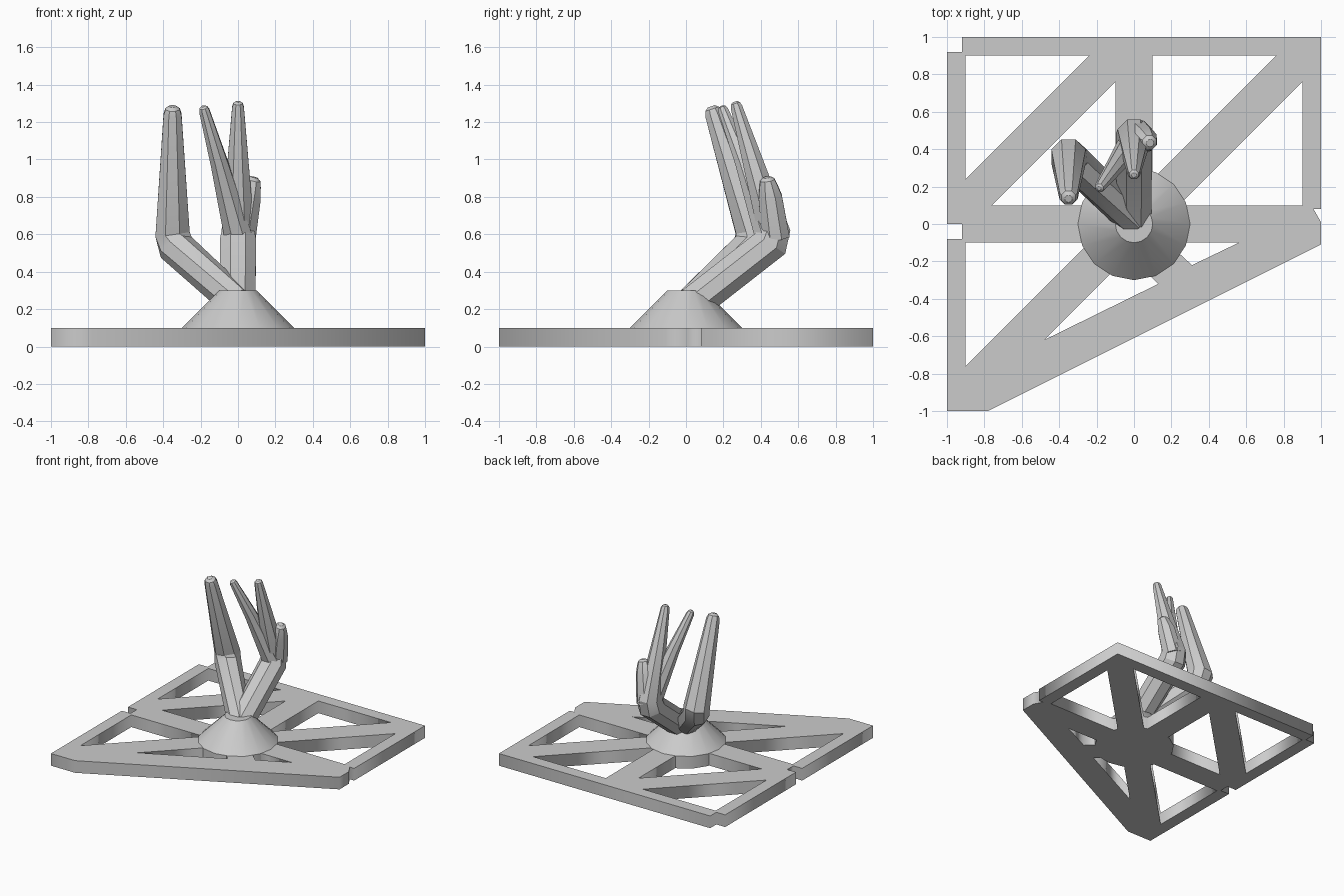
import bpy, bmesh, math
from mathutils import Vector

cube = bpy.data.objects.get("Cube")
if cube:
    bpy.data.objects.remove(cube, do_unlink=True)

grey = bpy.data.materials.new("light_grey")
grey.use_nodes = True
colour = (0.6, 0.6, 0.6, 1)
grey.diffuse_color = colour
grey.node_tree.nodes["Principled BSDF"].inputs["Base Color"].default_value = colour


def finish(obj, smooth=True):
    obj.data.materials.append(grey)
    bpy.ops.object.select_all(action="DESELECT")
    obj.select_set(True)
    bpy.context.view_layer.objects.active = obj
    if smooth:
        bpy.ops.object.shade_smooth_by_angle(angle=math.radians(30))


def mesh_object(name, bm):
    bmesh.ops.recalc_face_normals(bm, faces=bm.faces)
    mesh = bpy.data.meshes.new(name)
    bm.to_mesh(mesh)
    bm.free()
    obj = bpy.data.objects.new(name, mesh)
    bpy.context.collection.objects.link(obj)
    finish(obj)


def loft(bm, rings):
    """Bridge vertex rings and close both ends."""
    for a, b in zip(rings, rings[1:]):
        n = len(a)
        for i in range(n):
            j = (i + 1) % n
            bm.faces.new((a[i], a[j], b[j], b[i]))
    bm.faces.new(rings[0][::-1])
    bm.faces.new(rings[-1])


def limb(name, path, sides=8):
    """Faceted tapering limb through (x, y, z, radius) points, with a rounded tip."""
    pts = [Vector(p[:3]) for p in path]
    radii = [p[3] for p in path]
    end = (pts[-1] - pts[-2]).normalized()
    tip, r = pts[-1], radii[-1]
    for along, scale in ((0.6, 0.8), (0.9, 0.4)):
        pts.append(tip + end * r * along)
        radii.append(r * scale)
    bm = bmesh.new()
    rings = []
    for i, (p, r) in enumerate(zip(pts, radii)):
        before = (p - pts[i - 1]).normalized() if i else Vector()
        after = (pts[i + 1] - p).normalized() if i + 1 < len(pts) else Vector()
        t = (before + after).normalized()
        u = Vector((1, 0, 0))
        u = (u - t * u.dot(t)).normalized()
        v = t.cross(u)
        angles = [(k + 0.5) * math.tau / sides for k in range(sides)]
        rings.append([bm.verts.new(p + r * (u * math.cos(a) + v * math.sin(a)))
                      for a in angles])
    loft(bm, rings)
    mesh_object(name, bm)


# Base plate: notched outline with triangular openings
outline = [(-1, -1), (-0.78, -1), (1, -0.11), (1, 0.01), (0.96, 0.08), (1, 0.08),
           (1, 1), (-0.92, 1), (-0.92, 0.92), (-1, 0.92), (-1, 0),
           (-0.92, 0), (-0.92, -0.08), (-1, -0.08)]
corner = [(-0.9, 0.9), (-0.24, 0.9), (-0.9, 0.24)]
inner = [(-0.1, 0.76), (-0.1, 0.1), (-0.76, 0.1)]


def shift(tri, dx, dy):
    return [(x + dx, y + dy) for x, y in tri]


holes = [corner, inner, shift(corner, 1, 0), shift(inner, 1, 0), shift(corner, 0, -1),
         [(-0.48, -0.62), (0.13, -0.32), (-0.025, -0.165)],
         [(0.56, -0.1), (0.18, -0.1), (0.31, -0.22)]]
curve = bpy.data.curves.new("base_plate", "CURVE")
curve.dimensions = "2D"
curve.fill_mode = "BOTH"
curve.extrude = 0.05
for loop in [outline] + holes:
    spline = curve.splines.new("POLY")
    spline.points.add(len(loop) - 1)
    for point, (x, y) in zip(spline.points, loop):
        point.co = (x, y, 0, 1)
    spline.use_cyclic_u = True
plate = bpy.data.objects.new("base_plate", curve)
plate.location.z = 0.05
bpy.context.collection.objects.link(plate)
finish(plate, smooth=False)
bpy.ops.object.convert(target="MESH")

# Conical hub
bm = bmesh.new()
rings = []
for r, z in ((0.3, 0), (0.3, 0.1), (0.1, 0.3)):
    rings.append([bm.verts.new((r * math.cos(k * math.tau / 16),
                                r * math.sin(k * math.tau / 16), z)) for k in range(16)])
loft(bm, rings)
mesh_object("hub_cone", bm)

# Branching limbs
limb("right_limb", [(0, 0.02, 0.23, 0.09), (-0.33, 0.34, 0.53, 0.1),
                    (-0.35, 0.36, 0.6, 0.1), (-0.35, 0.15, 1.24, 0.052)])
limb("middle_limb", [(0, 0.04, 0.23, 0.1), (0, 0.45, 0.55, 0.105),
                     (0, 0.47, 0.62, 0.095), (0, 0.27, 1.28, 0.034)])
limb("inner_branch", [(0, 0.44, 0.6, 0.08), (-0.1, 0.31, 0.98, 0.05),
                      (-0.18, 0.2, 1.26, 0.03)])
limb("short_branch", [(0.02, 0.48, 0.58, 0.08), (0.06, 0.45, 0.8, 0.068),
                      (0.075, 0.44, 0.86, 0.052)])
limb("root_nub", [(0.03, 0.05, 0.26, 0.035), (0.03, 0.08, 0.34, 0.03)])
